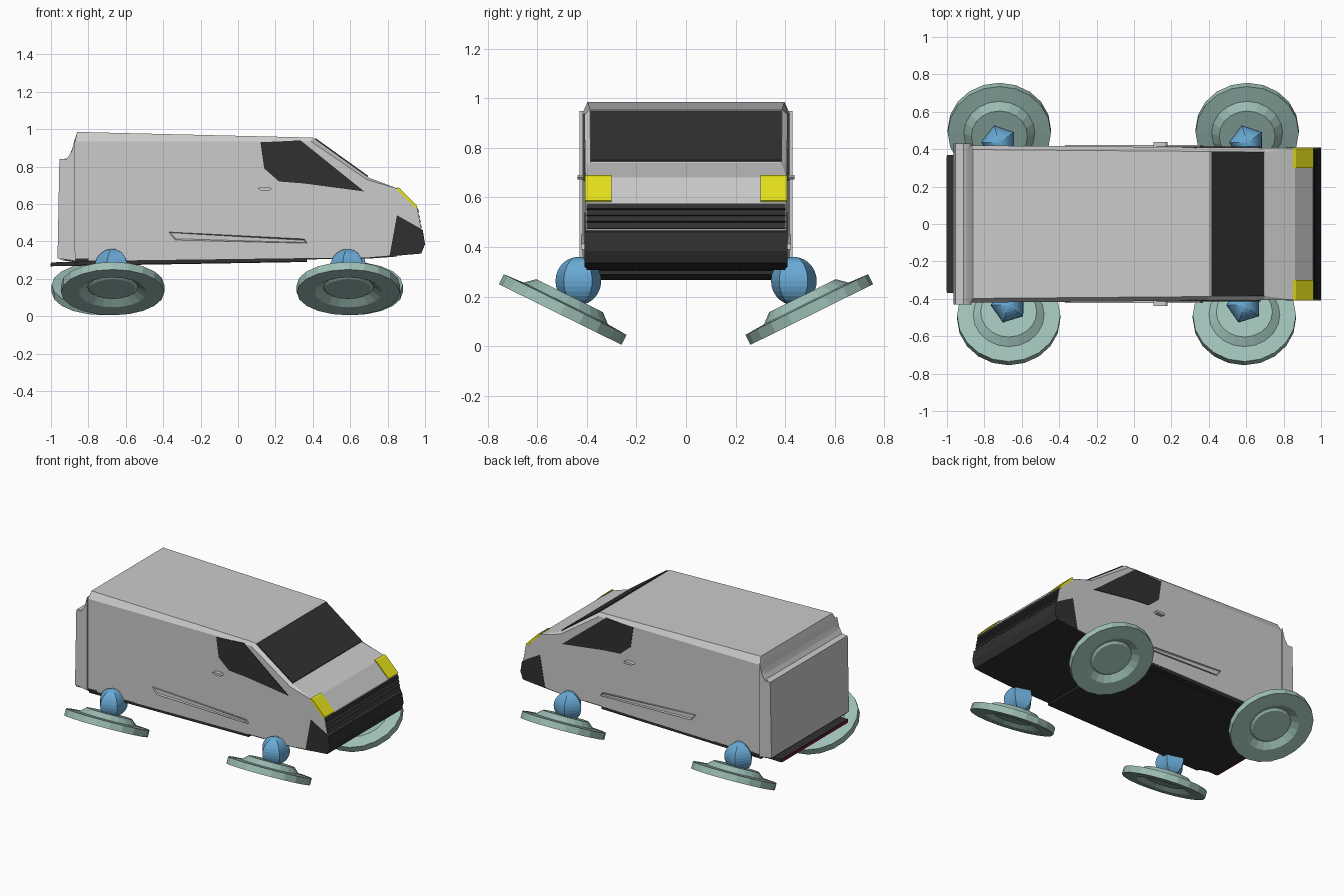
import bpy, bmesh, math
from mathutils import Matrix

if "Cube" in bpy.data.objects:
    bpy.data.objects.remove(bpy.data.objects["Cube"])


def material(name, rgb):
    m = bpy.data.materials.new(name)
    m.diffuse_color = (*rgb, 1)
    m.use_nodes = True
    m.node_tree.nodes["Principled BSDF"].inputs["Base Color"].default_value = m.diffuse_color
    return m


DARK = material("dark", (0.03, 0.03, 0.03))
YELLOW = material("yellow", (0.8, 0.77, 0.01))
TEAL = material("teal", (0.34, 0.52, 0.47))
BLUE = material("blue", (0.14, 0.40, 0.66))
RED = material("red", (0.25, 0.01, 0.07))


def finish(name, bm, mat=None):
    bmesh.ops.remove_doubles(bm, verts=bm.verts, dist=0.0005)
    bmesh.ops.recalc_face_normals(bm, faces=bm.faces)
    me = bpy.data.meshes.new(name)
    bm.to_mesh(me)
    bm.free()
    ob = bpy.data.objects.new(name, me)
    bpy.context.collection.objects.link(ob)
    if mat:
        me.materials.append(mat)
    return ob


def loft(name, rings, mat=None, inset=None):
    """Skin a list of equal-length 3D loops and cap both ends."""
    bm = bmesh.new()
    vs = [[bm.verts.new(p) for p in r] for r in rings]
    n = len(rings[0])
    caps = [bm.faces.new(vs[0]), bm.faces.new(vs[-1])]
    for a, b in zip(vs, vs[1:]):
        for i in range(n):
            j = (i + 1) % n
            bm.faces.new((a[i], a[j], b[j], b[i]))
    if inset:
        bmesh.ops.recalc_face_normals(bm, faces=bm.faces)
        bmesh.ops.inset_individual(bm, faces=caps[1:], thickness=inset, depth=-inset)
    return finish(name, bm, mat)


def prism(name, pts, y0, y1, mat=None, inset=None):
    """Side profile (x, z) stretched from y0 to y1."""
    return loft(name, [[(x, y, z) for x, z in pts] for y in (y0, y1)], mat, inset)


# Van body: side outline, with a narrower roof and windscreen outline inside it
lower = [(0.86, 0.68), (0.955, 0.585), (0.982, 0.45), (0.99, 0.38), (0.97, 0.338),
         (0.70, 0.315), (-0.87, 0.295), (-0.945, 0.31), (-0.94, 0.84), (-0.905, 0.845)]
side = lower + [(-0.885, 0.885), (-0.87, 0.935), (0.39, 0.935), (0.69, 0.73)]
roof = lower + [(-0.885, 0.90), (-0.86, 0.985), (0.40, 0.955), (0.70, 0.74)]


def ring(pts, s, shrink):
    out = []
    for i, (x, z) in enumerate(pts):
        y = 0.413 - 0.008 * x - (shrink if i >= len(lower) else 0)
        out.append((x, s * y, z))
    return out


loft("van_body", [ring(side, -1, 0), ring(roof, -1, 0.022),
                  ring(roof, 1, 0.022), ring(side, 1, 0)])

# Rear door block, slightly wider than the body
prism("rear_doors", [(-0.965, 0.31), (-0.955, 0.84), (-0.915, 0.84), (-0.89, 0.88),
                     (-0.872, 0.95), (-0.87, 0.295)], -0.43, 0.43)

# Windscreen
prism("windscreen", [(0.415, 0.952), (0.695, 0.751), (0.69, 0.735), (0.41, 0.935)],
      -0.385, 0.385, DARK)

# Ribbed grille and lower bumper
prism("grille", [(0.945, 0.578), (0.962, 0.575), (0.968, 0.555), (0.962, 0.550), (0.974, 0.530),
                 (0.967, 0.525), (0.979, 0.505), (0.972, 0.500), (0.984, 0.475), (0.94, 0.46)],
      -0.402, 0.402, DARK)
prism("bumper", [(0.85, 0.54), (0.965, 0.475), (0.988, 0.46), (1.0, 0.385), (0.98, 0.335),
                 (0.81, 0.32)], -0.409, 0.409, DARK)

# Floor slab, front floor plate and rear light strip
prism("floor_slab", [(-1.0, 0.267), (0.37, 0.29), (0.37, 0.312), (-1.0, 0.288)],
      -0.37, 0.37, DARK)
for s in (-1, 1):
    prism("sill", [(-0.87, 0.272), (0.37, 0.292), (0.37, 0.314), (-0.87, 0.294)],
          s * 0.36, s * 0.41, DARK)
prism("front_floor", [(0.3, 0.303), (0.7, 0.308), (0.85, 0.319), (0.85, 0.335), (0.3, 0.32)],
      -0.402, 0.402, DARK)
prism("rear_floor", [(-0.96, 0.303), (-0.87, 0.288), (-0.8, 0.29), (-0.8, 0.31)],
      -0.42, 0.42, DARK)
prism("rear_light_strip", [(-1.002, 0.266), (-1.002, 0.282), (-0.99, 0.282), (-0.99, 0.266)],
      -0.36, 0.36, RED)

window = [(0.12, 0.93), (0.335, 0.94), (0.675, 0.667), (0.35, 0.71), (0.22, 0.72), (0.14, 0.79)]
trim = [(-0.37, 0.45), (0.355, 0.413), (0.37, 0.39), (-0.335, 0.407)]
handle = [(0.105, 0.683), (0.12, 0.69), (0.17, 0.69), (0.18, 0.683), (0.17, 0.673), (0.12, 0.673)]
for s in (-1, 1):
    # Headlights, side windows, trim strips and door handles
    prism("headlight", [(0.85, 0.69), (0.865, 0.684), (0.96, 0.588), (0.95, 0.575), (0.85, 0.675)],
          s * 0.30, s * 0.408, YELLOW)
    prism("side_window", window, s * 0.39, s * 0.414, DARK)
    prism("side_trim", trim, s * 0.40, s * 0.423, None, 0.008)
    prism("door_handle", handle, s * 0.40, s * 0.438)

# Hover wheels: tilted stepped discs, recessed underneath, each on a five-sided ball
wheel_profile = [(0, 0.02), (0.12, 0.02), (0.135, 0.03), (0.18, 0), (0.276, 0), (0.276, 0.045),
                 (0.19, 0.05), (0.15, 0.085), (0, 0.085)]


def wheel(name, x, s):
    bm = bmesh.new()
    vs = [bm.verts.new((r, 0, z)) for r, z in wheel_profile]
    es = [bm.edges.new(p) for p in zip(vs, vs[1:])]
    bmesh.ops.spin(bm, geom=vs + es, cent=(0, 0, 0), axis=(0, 0, 1),
                   angle=math.tau, steps=20)
    ob = finish(name, bm, TEAL)
    ob.location = (x, s * 0.5075, 0.1275)
    ob.rotation_euler = (s * math.radians(26.3), 0, 0)
    bm = bmesh.new()
    bmesh.ops.create_uvsphere(bm, u_segments=5, v_segments=14, radius=0.097)
    bmesh.ops.rotate(bm, verts=bm.verts, matrix=Matrix.Rotation(0.3, 3, 'Z'))
    ball = finish(name + "_ball", bm, BLUE)
    ball.location = (x, s * 0.435, 0.263)


for s, rear_x, front_x in ((-1, -0.67, 0.59), (1, -0.72, 0.605)):
    wheel("rear_wheel", rear_x, s)
    wheel("front_wheel", front_x, s)
